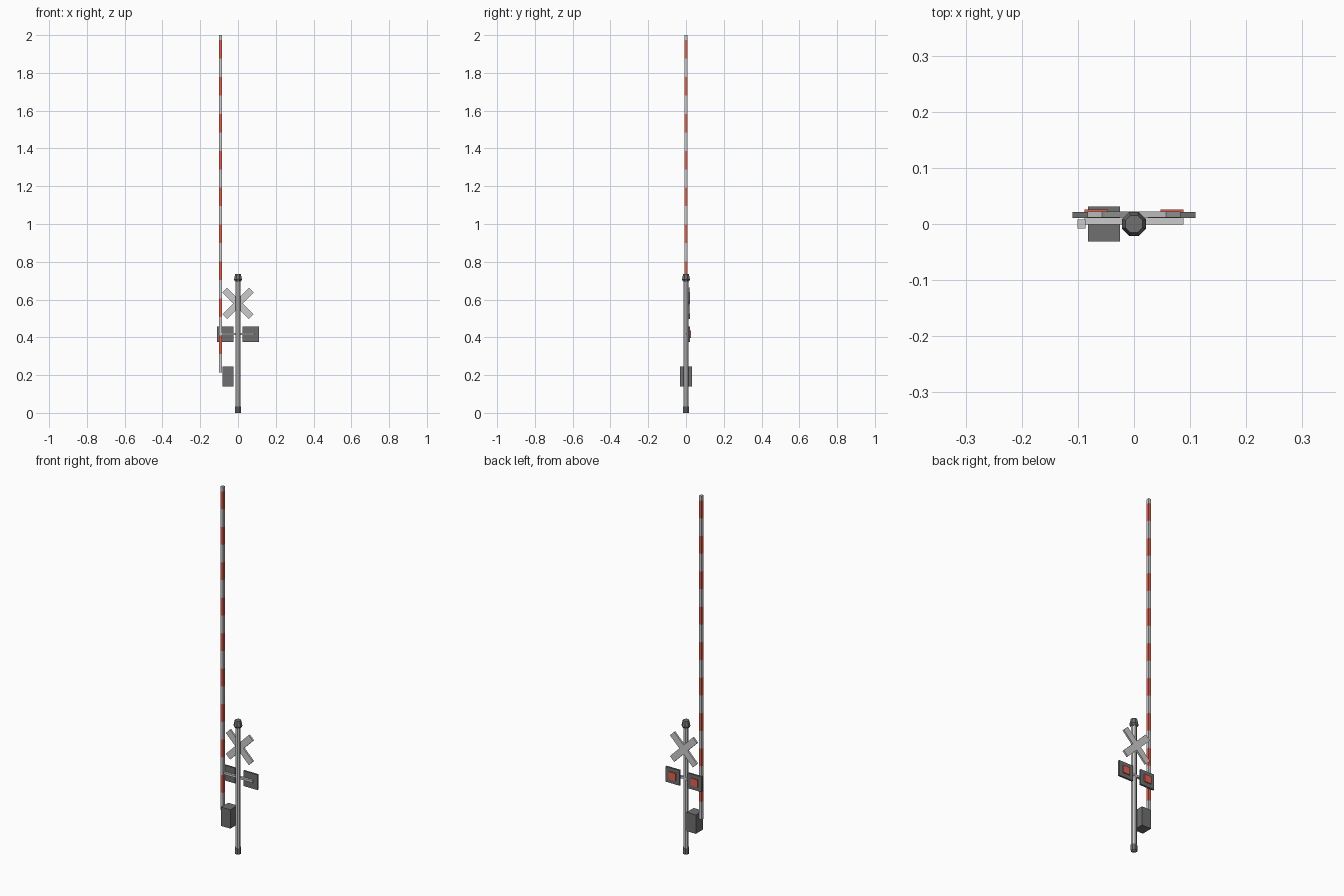
import bpy, bmesh, math
from mathutils import Matrix

if "Cube" in bpy.data.objects:
    bpy.data.objects.remove(bpy.data.objects["Cube"])


def material(name, color):
    m = bpy.data.materials.new(name)
    m.diffuse_color = color
    m.use_nodes = True
    m.node_tree.nodes["Principled BSDF"].inputs["Base Color"].default_value = m.diffuse_color
    return m


RED = material("red_paint", (0.75, 0.12, 0.08, 1))
DARK = material("dark_grey", (0.16, 0.16, 0.16, 1))


def finish(name, bm, mat=None):
    mesh = bpy.data.meshes.new(name)
    bm.to_mesh(mesh)
    bm.free()
    ob = bpy.data.objects.new(name, mesh)
    bpy.context.collection.objects.link(ob)
    if mat:
        mesh.materials.append(mat)
    return ob


def box(name, x, y, z, mat=None):
    """Box from (min, max) pairs on each axis."""
    bm = bmesh.new()
    bmesh.ops.create_cube(bm, size=1)
    for v in bm.verts:
        for i, (lo, hi) in enumerate((x, y, z)):
            v.co[i] = (lo + hi) / 2 + v.co[i] * (hi - lo)
    return finish(name, bm, mat)


def lathe(name, profile, mat=None, sides=8):
    """Closed faceted solid from (radius, z) rings."""
    bm = bmesh.new()
    rings = []
    for r, z in profile:
        angles = [(k + 0.5) * math.tau / sides for k in range(sides)]
        rings.append([bm.verts.new((r * math.cos(a), r * math.sin(a), z)) for a in angles])
    for a, b in zip(rings, rings[1:]):
        for k in range(sides):
            n = (k + 1) % sides
            bm.faces.new((a[k], a[n], b[n], b[k]))
    bm.faces.new(rings[0][::-1])
    bm.faces.new(rings[-1])
    return finish(name, bm, mat)


# Post, foot collar and tapered cap
lathe("post", [(0.014, 0.0), (0.014, 0.71)])
lathe("post_foot", [(0.0165, 0.0), (0.0165, 0.033)], DARK)
lathe("post_cap", [(0.0165, 0.695), (0.023, 0.705), (0.0165, 0.735)], DARK)

# Crossed warning boards
for side, label in ((1, "a"), (-1, "b")):
    board = box("cross_board_" + label, (-0.099, 0.099), (0.012, 0.022), (-0.018, 0.018))
    board.data.transform(Matrix.Translation((0, 0, 0.58)) @ Matrix.Rotation(side * math.pi / 4, 4, 'Y'))

# Lamp crossbar, backing panels and square red lamps
box("lamp_crossbar", (-0.088, 0.088), (-0.001, 0.012), (0.412, 0.424))
for s, label in ((-1, "left"), (1, "right")):
    span = lambda a, b: tuple(sorted((s * a, s * b)))
    box("lamp_panel_" + label, span(0.025, 0.11), (0.011, 0.021), (0.374, 0.458), DARK)
    box("lamp_" + label, span(0.047, 0.088), (0.02, 0.026), (0.396, 0.437), RED)

# Gate motor housing
box("motor_housing", (-0.082, -0.025), (-0.031, 0.031), (0.141, 0.245), DARK)

# Raised gate arm in alternating stripes, with a short plain tip
start, seg = 0.215, 0.0977
for i in range(19):
    z0 = start + i * seg
    z1 = min(z0 + seg, 2.0)
    box(f"gate_arm_stripe_{i + 1:02d}", (-0.101, -0.086), (-0.008, 0.008), (z0, z1), RED if i % 2 else None)
